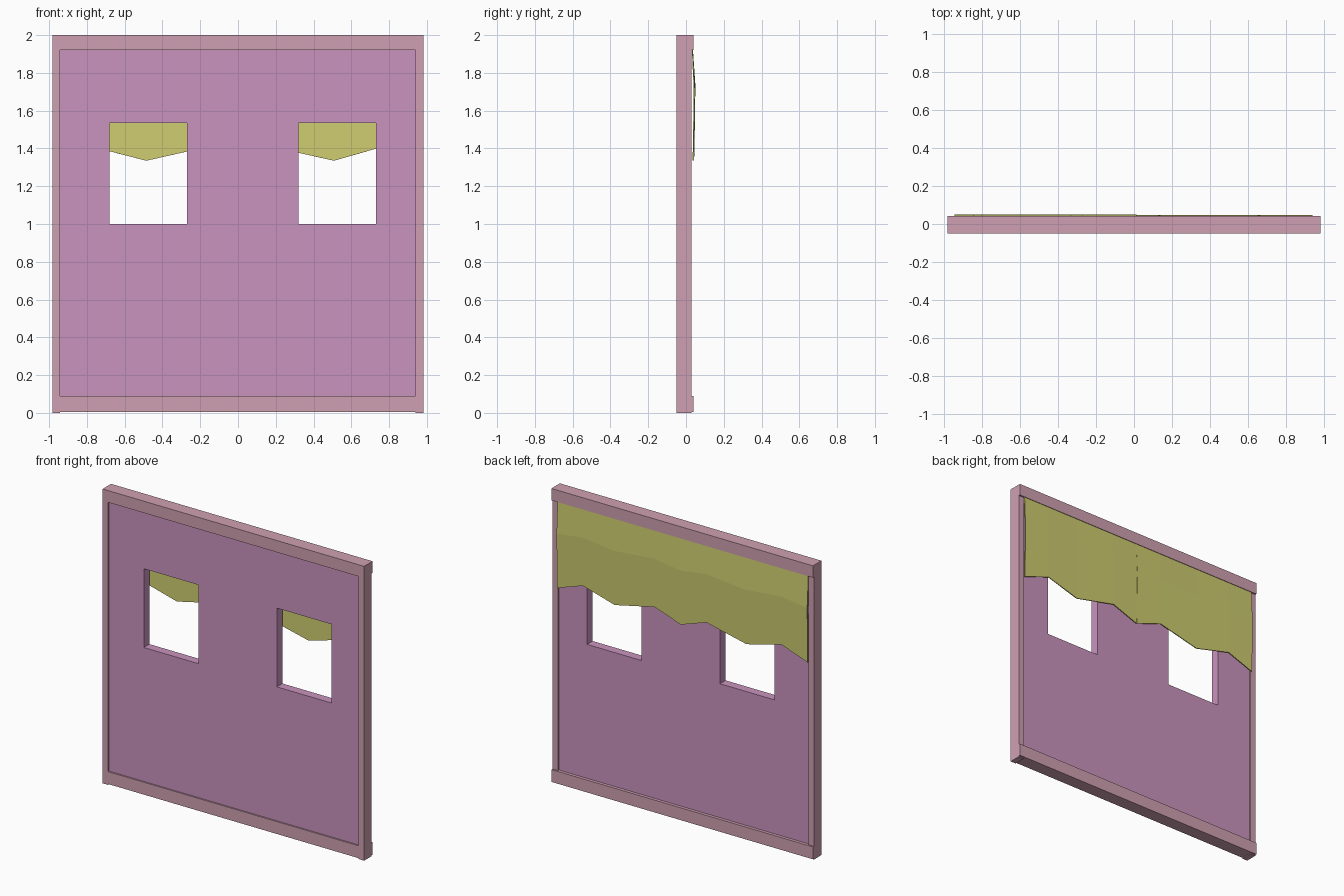
import bpy, bmesh

if "Cube" in bpy.data.objects:
    bpy.data.objects.remove(bpy.data.objects["Cube"])


def material(name, rgb):
    lin = [(c / 255 / 12.92) if c / 255 <= 0.04045 else ((c / 255 + 0.055) / 1.055) ** 2.4 for c in rgb]
    m = bpy.data.materials.new(name)
    m.diffuse_color = (*lin, 1)
    m.use_nodes = True
    m.node_tree.nodes["Principled BSDF"].inputs["Base Color"].default_value = m.diffuse_color
    return m


FRAME = material("dusty rose", (207, 160, 177))
PANEL = material("orchid", (202, 148, 190))
CLOTH = material("olive yellow", (205, 204, 112))


def finish(name, bm, mat, thickness=0):
    bmesh.ops.remove_doubles(bm, verts=bm.verts, dist=1e-5)
    if thickness:
        bm.normal_update()
    me = bpy.data.meshes.new(name)
    bm.to_mesh(me)
    bm.free()
    me.materials.append(mat)
    ob = bpy.data.objects.new(name, me)
    bpy.context.collection.objects.link(ob)
    if thickness:
        s = ob.modifiers.new("thickness", 'SOLIDIFY')
        s.thickness = thickness
        s.offset = 0
    return ob


def box(name, lo, hi, mat):
    bm = bmesh.new()
    bmesh.ops.create_cube(bm, size=1)
    for v in bm.verts:
        v.co = [(a + b) / 2 + c * (b - a) for a, b, c in zip(lo, hi, v.co)]
    return finish(name, bm, mat)


def quad_grid(bm, rows, skip=()):
    """Join rows of points into quads, leaving out the skipped (row, column) cells."""
    vs = [[bm.verts.new(p) for p in r] for r in rows]
    for j in range(len(rows) - 1):
        for i in range(len(rows[0]) - 1):
            if (j, i) not in skip:
                bm.faces.new((vs[j][i], vs[j][i + 1], vs[j + 1][i + 1], vs[j + 1][i]))


# Frame: two posts and two slightly deeper beams
box("left_post", (-0.983, -0.05, 0), (-0.943, 0.03, 2), FRAME)
box("right_post", (0.941, -0.05, 0), (0.983, 0.03, 2), FRAME)
box("bottom_beam", (-0.983, -0.05, 0.006), (0.983, 0.041, 0.09), FRAME)
box("top_beam", (-0.983, -0.05, 1.92), (0.983, 0.041, 2), FRAME)

# Wall panel with two window openings
bm = bmesh.new()
xs = (-0.945, -0.68, -0.27, 0.32, 0.73, 0.945)
zs = (0.085, 1.0, 1.535, 1.925)
quad_grid(bm, [[(x, -0.01, z) for x in xs] for z in zs], {(1, 1), (1, 3)})
finish("wall_panel", bm, PANEL, 0.06)

# Cloth valance hanging on the back: two halves with a zigzag hem
hem_x = (-0.945, -0.75, -0.485, -0.185, 0.012, 0.205, 0.508, 0.745, 0.94)
levels = ((1.92, 0.0, 0.034), (1.72, 0.4, 0.044), (1.37, 1.0, 0.038))  # height, wave, depth
for name, first, push in (("left_valance", 0, 0.002), ("right_valance", 4, 0.0)):
    bm = bmesh.new()
    rows = []
    for z, wave, y in levels:
        rows.append([(hem_x[i], y + push * (wave > 0) + 0.002 * wave * (i % 2),
                      z + wave * (0.033 if i % 2 else -0.035)) for i in range(first, first + 5)])
    quad_grid(bm, rows)
    finish(name, bm, CLOTH, 0.006)
